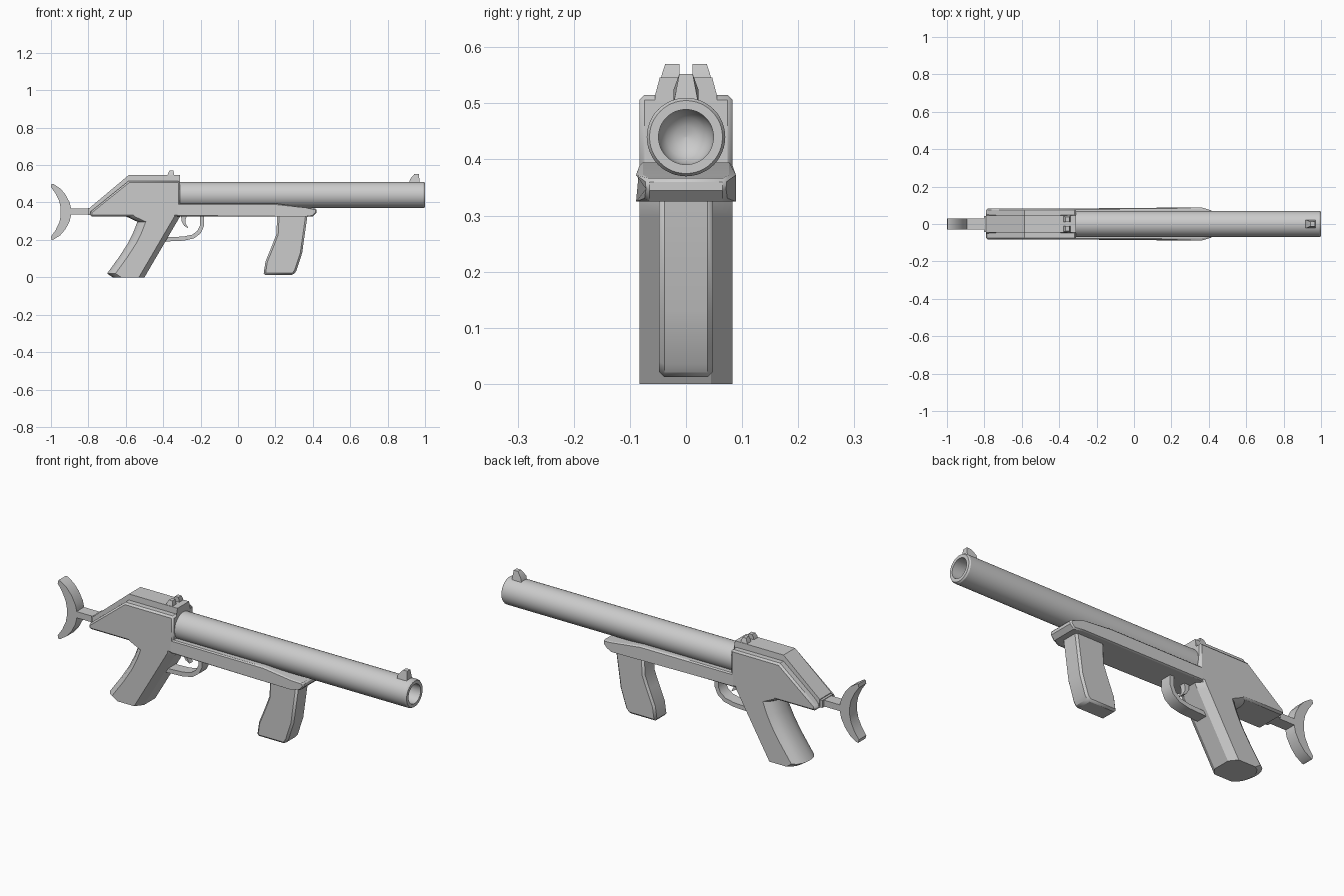
import bpy, bmesh, math

if "Cube" in bpy.data.objects:
    bpy.data.objects.remove(bpy.data.objects["Cube"])

grey = bpy.data.materials.new("plain_grey")
grey.diffuse_color = (0.6, 0.6, 0.6, 1)
grey.use_nodes = True
grey.node_tree.nodes["Principled BSDF"].inputs["Base Color"].default_value = grey.diffuse_color


def finish(name, bm, bevel=0.0, segments=1):
    bmesh.ops.recalc_face_normals(bm, faces=bm.faces)
    mesh = bpy.data.meshes.new(name)
    bm.to_mesh(mesh)
    bm.free()
    mesh.materials.append(grey)
    ob = bpy.data.objects.new(name, mesh)
    bpy.context.collection.objects.link(ob)
    if bevel:
        mod = ob.modifiers.new("bevel", 'BEVEL')
        mod.width = bevel
        mod.segments = segments
        mod.limit_method = 'ANGLE'
        mod.angle_limit = math.radians(50)
    return ob


def loft(rings, closed=False):
    """Skin matching rings of points; cap the ends unless closed."""
    bm = bmesh.new()
    vs = [[bm.verts.new(p) for p in r] for r in rings]
    n = len(vs[0])
    for a, b in zip(vs, vs[1:] + vs[:1] if closed else vs[1:]):
        for i in range(n):
            j = (i + 1) % n
            bm.faces.new((a[i], a[j], b[j], b[i]))
    if not closed:
        bm.faces.new(vs[0])
        bm.faces.new(vs[-1])
    return bm


def slab(name, profile, half, y=0.0, bevel=0.0, width=None):
    """Extrude an x-z profile along y; width(x, z) scales the half width."""
    rings = [[(x, y + s * half * (width(x, z) if width else 1), z)
              for x, z in profile] for s in (-1, 1)]
    return finish(name, loft(rings), bevel)


def ribbon(name, path, thick, half):
    """Strap of constant thickness following an x-z path."""
    left, right = [], []
    for i, (x, z) in enumerate(path):
        a, b = path[max(i - 1, 0)], path[min(i + 1, len(path) - 1)]
        dx, dz = b[0] - a[0], b[1] - a[1]
        k = thick / 2 / math.hypot(dx, dz)
        left.append((x - dz * k, z + dx * k))
        right.append((x + dz * k, z - dx * k))
    rings = [[(l[0], -half, l[1]), (l[0], half, l[1]),
              (r[0], half, r[1]), (r[0], -half, r[1])]
             for l, r in zip(left, right)]
    return finish(name, loft(rings))


# Barrel: hollow lathe with a chamfered muzzle and a rounded bore end
AXIS = 0.44
outline = [(-0.34, 0.001), (-0.34, 0.07), (0.992, 0.07), (1.0, 0.065),
           (1.0, 0.049), (0.80, 0.049)]
outline += [(0.80 - 0.049 * math.sin(a), 0.049 * math.cos(a) + 0.0005)
            for a in (math.radians(d) for d in (22, 45, 67, 90))]
N = 48
rings = [[(x, r * math.cos(2 * math.pi * i / N), AXIS + r * math.sin(2 * math.pi * i / N))
          for i in range(N)] for x, r in outline]
finish("barrel", loft(rings))

# Receiver body and raised top strip
slab("receiver", [(-0.79, 0.325), (-0.31, 0.325), (-0.31, 0.515),
                  (-0.585, 0.515), (-0.79, 0.35)], 0.083, bevel=0.009)
slab("receiver_top_strip", [(-0.79, 0.335), (-0.31, 0.335), (-0.31, 0.515), (-0.31, 0.546),
                            (-0.585, 0.546), (-0.79, 0.374)], 0.055,
     width=lambda x, z: 0.85 if z > 0.52 or (x < -0.7 and z > 0.36) else 1)

# Forend under the barrel, tapering at the tip
slab("forend", [(-0.33, 0.325), (0.36, 0.325), (0.40, 0.325), (0.42, 0.345), (0.42, 0.366),
                (0.36, 0.373), (0.20, 0.395), (-0.33, 0.395)], 0.083, bevel=0.006,
     width=lambda x, z: 0.86 if x > 0.38 else 1)

# Pistol grip: raked loft with a rounded back and chamfered front
rings = []
for z, rear in ((0.34, -0.61), (0.325, -0.598), (0.297, -0.538), (0.24, -0.56),
                (0.18, -0.59), (0.11, -0.635), (0.02, -0.70), (0.0, -0.67)):
    front = -0.31 - 0.19 * (0.325 - min(z, 0.325)) / 0.325
    half = [(front, 0.045), (front - 0.03, 0.083), (rear + 0.045, 0.083),
            (rear + 0.022, 0.068), (rear + 0.006, 0.042), (rear, 0.015)]
    rings.append([(x, y, z) for x, y in half] + [(x, -y, z) for x, y in reversed(half)])
finish("pistol_grip", loft(rings))

# Front grip
slab("front_grip", [(0.21, 0.335), (0.205, 0.23), (0.18, 0.165), (0.147, 0.085), (0.136, 0.012),
                    (0.295, 0.012), (0.312, 0.035), (0.343, 0.13), (0.372, 0.335)],
     0.048, bevel=0.010)

# Trigger guard and trigger
ribbon("trigger_guard", [(-0.193, 0.335), (-0.193, 0.275), (-0.208, 0.242), (-0.24, 0.218),
                         (-0.29, 0.207), (-0.40, 0.202)], 0.022, 0.03)
slab("trigger", [(-0.305, 0.335), (-0.302, 0.30), (-0.288, 0.275), (-0.265, 0.262),
                 (-0.28, 0.288), (-0.28, 0.31), (-0.272, 0.335)], 0.014)

# Stock: collar, rod and forked shoulder rest
slab("stock_collar", [(-0.802, 0.332), (-0.77, 0.332), (-0.77, 0.37), (-0.802, 0.37)], 0.043)
slab("stock_rod", [(-0.91, 0.335), (-0.78, 0.335), (-0.78, 0.367), (-0.91, 0.367)], 0.03)
upper = [(-0.893, 0.37), (-0.90, 0.40), (-0.922, 0.442), (-0.95, 0.475), (-0.985, 0.498),
         (-0.996, 0.5), (-1.0, 0.483), (-0.975, 0.447), (-0.955, 0.405), (-0.948, 0.37)]
slab("shoulder_rest", upper + [(x, 0.70 - z) for x, z in reversed(upper)], 0.03)

# Sights: muzzle post and two rear posts with tapered outer sides
slab("front_sight", [(0.915, 0.50), (0.972, 0.50), (0.967, 0.552), (0.943, 0.552), (0.92, 0.525)],
     0.022, width=lambda x, z: 0.55 if z > 0.54 else 1)
for side, label in ((-1, "left"), (1, "right")):
    rings = [[(-0.378 + inset, side * 0.012, z), (-0.34 - inset / 2, side * 0.012, z),
              (-0.34 - inset / 2, side * outer, z), (-0.378 + inset, side * outer, z)]
             for z, outer, inset in ((0.54, 0.046, 0), (0.555, 0.042, 0.004), (0.57, 0.037, 0.012))]
    finish("rear_sight_" + label, loft(rings))

# Smooth shading with sharp edges kept
for ob in bpy.context.scene.objects:
    ob.select_set(True)
    bpy.context.view_layer.objects.active = ob
bpy.ops.object.shade_smooth_by_angle(angle=math.radians(30))
